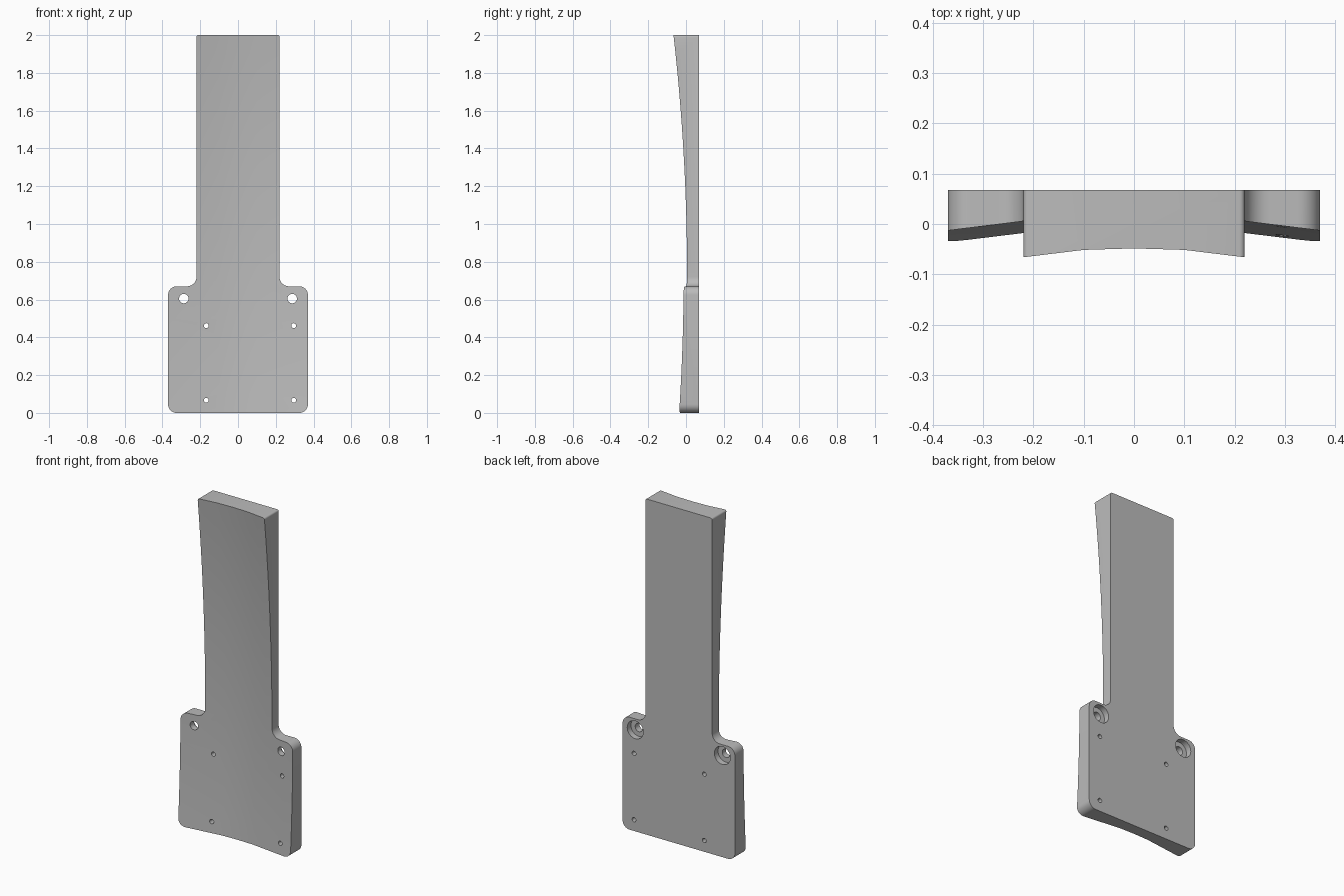
import bpy, bmesh
from math import pi, sin, cos, radians
from mathutils import Matrix

old = bpy.data.objects.get("Cube")
if old:
    bpy.data.objects.remove(old, do_unlink=True)

BACK = 0.068

grey = bpy.data.materials.new("plain grey")
grey.use_nodes = True
grey.diffuse_color = (0.5, 0.5, 0.5, 1)
grey.node_tree.nodes["Principled BSDF"].inputs["Base Color"].default_value = (0.5, 0.5, 0.5, 1)


def make_object(name, bm):
    bmesh.ops.recalc_face_normals(bm, faces=bm.faces)
    mesh = bpy.data.meshes.new(name)
    bm.to_mesh(mesh)
    bm.free()
    mesh.materials.append(grey)
    ob = bpy.data.objects.new(name, mesh)
    bpy.context.collection.objects.link(ob)
    return ob


def arc(cx, cz, r, start, end, steps=8):
    angles = [radians(start + (end - start) * i / steps) for i in range(steps + 1)]
    return [(cx + r * cos(a), cz + r * sin(a)) for a in angles]


def boolean(target, tool, operation):
    mod = target.modifiers.new(operation.title(), "BOOLEAN")
    mod.operation, mod.object, mod.solver = operation, tool, "EXACT"
    bpy.context.view_layer.objects.active = target
    bpy.ops.object.modifier_apply(modifier=mod.name)
    bpy.data.objects.remove(tool, do_unlink=True)


# Rounded paddle outline: half profile mirrored, then extruded in depth
half = (arc(0.325, 0.045, 0.045, -90, 0) + arc(0.325, 0.625, 0.045, 0, 90)
        + arc(0.27, 0.72, 0.05, 270, 180) + arc(0.21, 1.99, 0.01, 0, 90, 4))
outline = half + [(-x, z) for x, z in reversed(half)]
bm = bmesh.new()
face = bm.faces.new([bm.verts.new((x, BACK, z)) for x, z in outline])
side = bmesh.ops.extrude_face_region(bm, geom=[face])["geom"]
bmesh.ops.translate(bm, vec=(0, -0.3, 0),
                    verts=[v for v in side if isinstance(v, bmesh.types.BMVert)])
paddle = make_object("paddle_plate", bm)

# Hollow front surface, curved along both the height and the width
across = [(-0.46, 0.047), (-0.1, 0.003), (0, 0), (0.1, 0.003), (0.46, 0.047)]
rings = []
bm = bmesh.new()
for i in range(23):
    z = -0.1 + 0.1 * i
    depth = 0.0235 - (z - 0.73) ** 2 / 22.4
    section = [(x, depth - sag) for x, sag in across] + [(0.46, 0.2), (-0.46, 0.2)]
    rings.append([bm.verts.new((x, y, z)) for x, y in section])
for low, high in zip(rings, rings[1:]):
    for j in range(len(low)):
        k = (j + 1) % len(low)
        bm.faces.new((low[j], low[k], high[k], high[j]))
bm.faces.new(rings[0])
bm.faces.new(rings[-1])
boolean(paddle, make_object("front_curve", bm), "INTERSECT")


# Screw holes, with wide recesses on the back of the upper pair
def drill(x, z, radius, y0, y1, sides):
    bm = bmesh.new()
    place = Matrix.Translation((x, (y0 + y1) / 2, z)) @ Matrix.Rotation(pi / 2, 4, "X")
    bmesh.ops.create_cone(bm, cap_ends=True, segments=sides, radius1=radius,
                          radius2=radius, depth=y1 - y0, matrix=place)
    boolean(paddle, make_object("drill", bm), "DIFFERENCE")


for s in (-1, 1):
    drill(s * 0.287, 0.605, 0.053, BACK - 0.035, 0.2, 32)
    drill(s * 0.287, 0.605, 0.025, -0.2, 0.15, 24)
for x in (-0.168, 0.295):
    for z in (0.067, 0.462):
        drill(x, z, 0.013, -0.2, 0.2, 16)

bpy.ops.object.select_all(action="DESELECT")
paddle.select_set(True)
bpy.context.view_layer.objects.active = paddle
bpy.ops.object.shade_smooth_by_angle(angle=radians(30))
